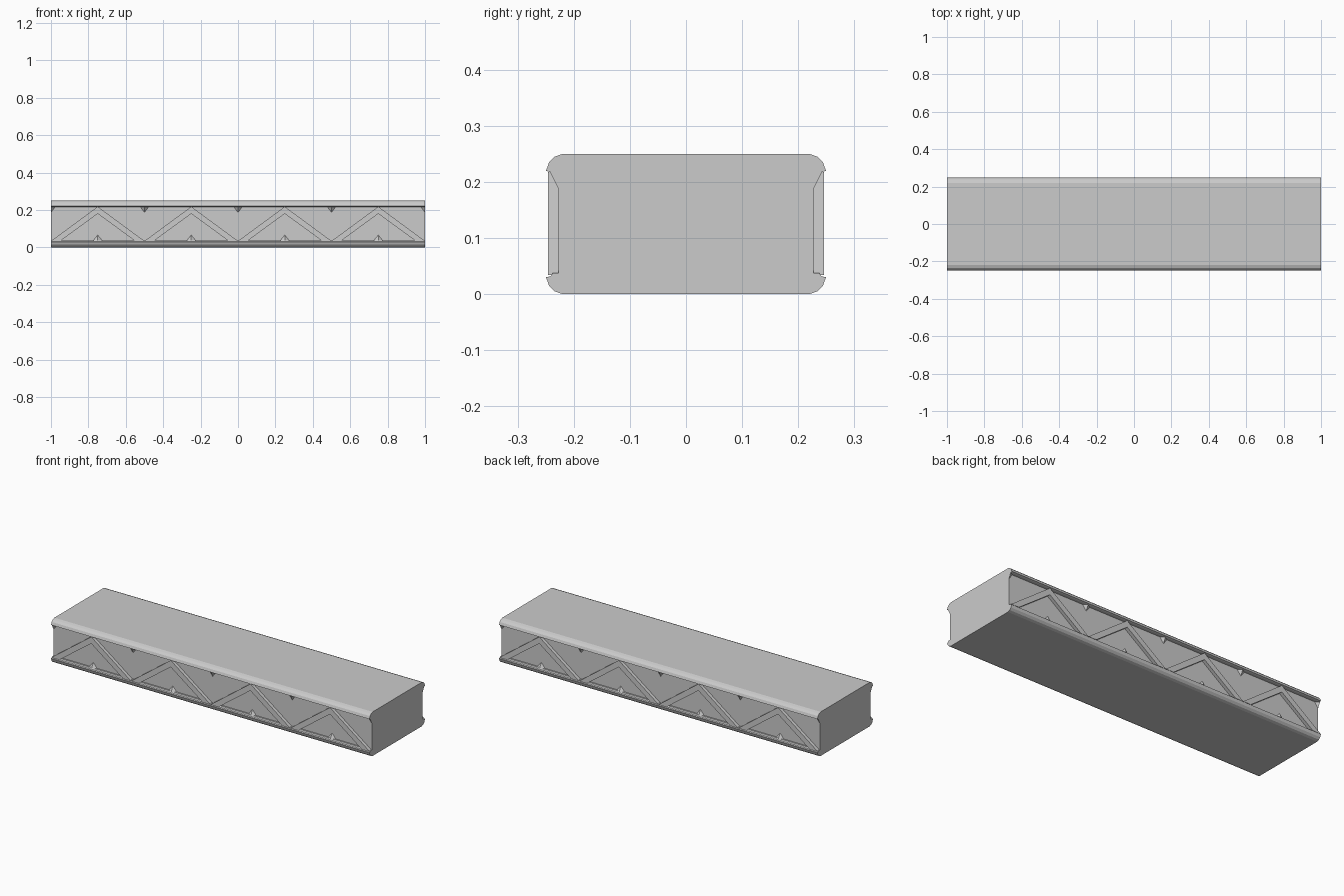
import bpy, bmesh

if "Cube" in bpy.data.objects:
    bpy.data.objects.remove(bpy.data.objects["Cube"])

WALL, FACE = 0.227, 0.246      # recessed web and strut front depth
LOW, HIGH = 0.038, 0.217       # vertical span of the recess


def make_object(name, solids, mirror=False):
    """solids: list of (verts, faces)"""
    bm = bmesh.new()
    for verts, faces in solids:
        vs = [bm.verts.new(v) for v in verts]
        for f in faces:
            bm.faces.new([vs[i] for i in f])
    bmesh.ops.recalc_face_normals(bm, faces=bm.faces)
    mesh = bpy.data.meshes.new(name)
    bm.to_mesh(mesh)
    bm.free()
    ob = bpy.data.objects.new(name, mesh)
    bpy.context.collection.objects.link(ob)
    if mirror:
        m = ob.modifiers.new("both_sides", 'MIRROR')
        m.use_axis = (False, True, False)
    return ob


def prism(a, b):
    """Solid between two matching outlines"""
    n = len(a)
    faces = [tuple(range(n)), tuple(range(n, 2 * n))]
    faces += [(i, (i + 1) % n, n + (i + 1) % n, n + i) for i in range(n)]
    return a + b, faces


# Beam: one cross-section with rounded chords and recessed sides
half = [(0.220, 0), (0.234, 0.005), (0.244, 0.015), (0.2495, 0.030),
        (0.241, 0.032), (0.237, LOW), (WALL, LOW),
        (WALL, HIGH), (0.241, HIGH), (0.2495, 0.220),
        (0.244, 0.235), (0.234, 0.245), (0.220, 0.25)]
section = half + [(-y, z) for y, z in reversed(half)]
make_object("beam_body", [prism([(-1, y, z) for y, z in section],
                                [(1, y, z) for y, z in section])])

# Zigzag struts: four chevrons on each side
chevron = [(-0.25, 0.034), (0, HIGH + 0.001), (0.25, 0.034),
           (0.20, 0.034), (0, 0.18), (-0.20, 0.034)]
struts = []
for cx in (-0.75, -0.25, 0.25, 0.75):
    struts.append(prism([(cx + x, -FACE, z) for x, z in chevron],
                        [(cx + x, -WALL + 0.005, z) for x, z in chevron]))
make_object("zigzag_struts", struts, mirror=True)


# Small wedge gussets in the corners between web and chords
def gusset(x, z, rise, left=0.023, right=0.023):
    verts = [(x - left, -WALL, z), (x + right, -WALL, z),
             (x, -0.242, z), (x, -WALL, z + rise)]
    return verts, [(0, 1, 2), (0, 2, 3), (1, 3, 2), (0, 3, 1)]


make_object("lower_gussets",
            [gusset(x, LOW, 0.028) for x in (-0.75, -0.25, 0.25, 0.75)], mirror=True)
upper = [gusset(x, HIGH, -0.030) for x in (-0.5, 0, 0.5)]
upper += [gusset(-1, HIGH, -0.030, left=0), gusset(1, HIGH, -0.030, right=0)]
make_object("upper_gussets", upper, mirror=True)
